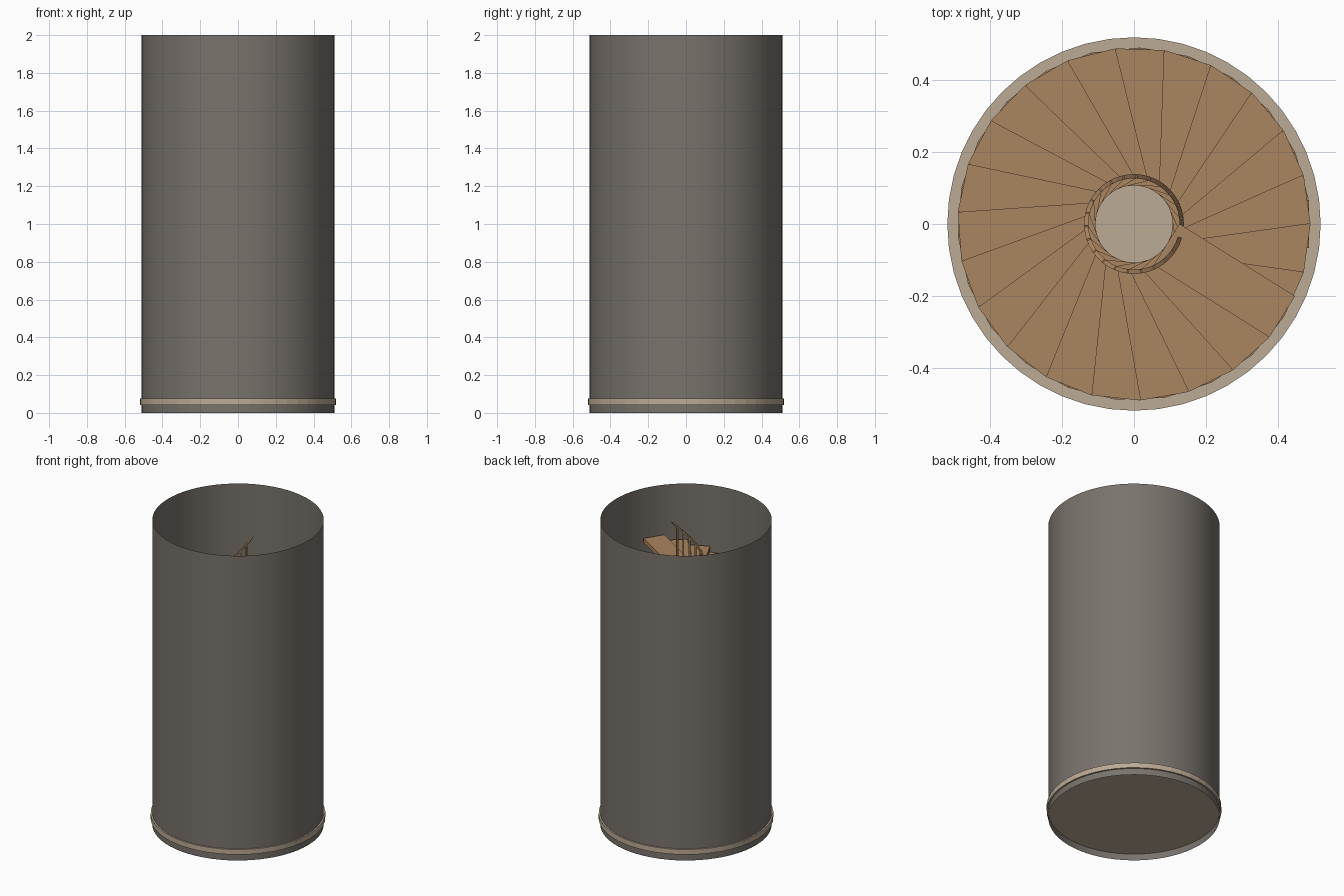
import bpy, bmesh, math
from mathutils import Matrix, Vector

if "Cube" in bpy.data.objects:
    bpy.data.objects.remove(bpy.data.objects["Cube"])

STEPS = 44
PITCH = math.radians(16)
RISE = 0.037
FIRST_TOP = 0.09       # top of the lowest tread
RAIL_R = 0.133
RAIL_H = 0.22          # rail height above a tread


def material(name, rgb):
    m = bpy.data.materials.new(name)
    lin = [((c / 255 + 0.055) / 1.055) ** 2.4 for c in rgb]
    m.diffuse_color = (*lin, 1)
    m.use_nodes = True
    m.node_tree.nodes["Principled BSDF"].inputs["Base Color"].default_value = m.diffuse_color
    return m


stone = material("grey_stone", (121, 115, 108))
sand = material("pale_sandstone", (188, 171, 149))
wood = material("warm_wood", (170, 133, 96))


def finish(name, bm, mat, smooth=False):
    bmesh.ops.recalc_face_normals(bm, faces=bm.faces)
    for f in bm.faces:
        f.smooth = smooth
    me = bpy.data.meshes.new(name)
    bm.to_mesh(me)
    bm.free()
    me.materials.append(mat)
    ob = bpy.data.objects.new(name, me)
    bpy.context.collection.objects.link(ob)
    return ob


def box(bm, lo, hi, turn):
    """Axis box given by two corners, then turned about the tower axis."""
    lo, hi = Vector(lo), Vector(hi)
    size = hi - lo
    mat = (Matrix.Rotation(turn, 4, 'Z') @ Matrix.Translation((lo + hi) / 2)
           @ Matrix.Diagonal((*size, 1)))
    bmesh.ops.create_cube(bm, size=1, matrix=mat)


# Tower wall: open thin shell
bm = bmesh.new()
bmesh.ops.create_cone(bm, cap_ends=False, segments=64, radius1=0.51,
                      radius2=0.51, depth=2,
                      matrix=Matrix.Translation((0, 0, 1)))
finish("tower_wall", bm, stone, smooth=True)

# Floor disc, slightly wider than the wall
bm = bmesh.new()
bmesh.ops.create_cone(bm, cap_ends=True, segments=48, radius1=0.52,
                      radius2=0.52, depth=0.034,
                      matrix=Matrix.Translation((0, 0, 0.06)))
finish("floor_disc", bm, sand)

# Spiral treads: one rectangular plank per step
bm = bmesh.new()
for i in range(STEPS):
    top = FIRST_TOP + RISE * i
    box(bm, (0.107, -0.0675, top - 0.03), (0.487, 0.0675, top), PITCH * i)
finish("stair_treads", bm, wood)

# Balusters: one thin post on each tread
bm = bmesh.new()
for i in range(STEPS):
    top = FIRST_TOP + RISE * i
    box(bm, (RAIL_R - 0.005, -0.005, top - 0.01),
        (RAIL_R + 0.005, 0.005, top + RAIL_H), PITCH * i)
finish("balusters", bm, wood)

# Handrail: square section swept along the helix
bm = bmesh.new()
PER = 2
prev = None
for k in range(STEPS * PER + 1):
    t = k / PER
    a = PITCH * t
    z = FIRST_TOP + RAIL_H + RISE * t - 0.005
    ring = [bm.verts.new((r * math.cos(a), r * math.sin(a), z + dz))
            for r, dz in ((RAIL_R - 0.006, -0.006), (RAIL_R + 0.006, -0.006),
                          (RAIL_R + 0.006, 0.006), (RAIL_R - 0.006, 0.006))]
    if prev:
        for j in range(4):
            n = (j + 1) % 4
            bm.faces.new((prev[j], prev[n], ring[n], ring[j]))
    else:
        bm.faces.new(ring)
    prev = ring
bm.faces.new(prev)
finish("handrail", bm, wood)
